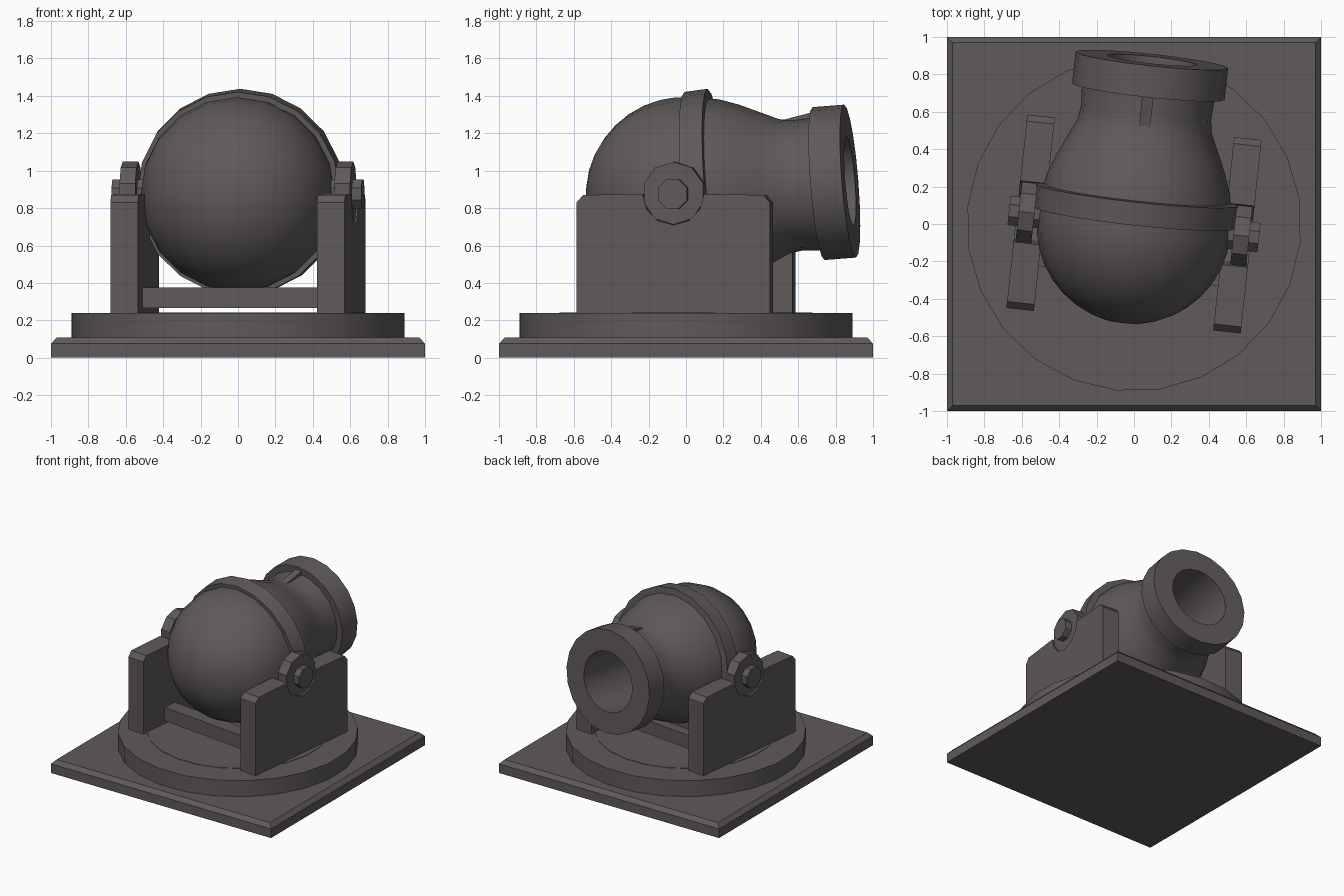
import bpy, bmesh, math
from mathutils import Matrix

if "Cube" in bpy.data.objects:
    bpy.data.objects.remove(bpy.data.objects["Cube"])

iron = bpy.data.materials.new("dark_iron")
iron.diffuse_color = (0.115, 0.10, 0.106, 1)
iron.use_nodes = True
iron.node_tree.nodes["Principled BSDF"].inputs["Base Color"].default_value = iron.diffuse_color

YAW = Matrix.Rotation(math.radians(-6.2), 4, 'Z')
AXIS_Z = 0.875
GUN = YAW @ Matrix.Translation((0, 0, AXIS_Z)) @ Matrix.Rotation(math.radians(4.5), 4, 'X')


def finish(name, bm, matrix=Matrix(), smooth=None):
    bmesh.ops.remove_doubles(bm, verts=bm.verts, dist=1e-5)
    bmesh.ops.recalc_face_normals(bm, faces=bm.faces)
    bm.transform(matrix)
    me = bpy.data.meshes.new(name)
    bm.to_mesh(me)
    bm.free()
    me.materials.append(iron)
    ob = bpy.data.objects.new(name, me)
    bpy.context.collection.objects.link(ob)
    if smooth:
        bpy.ops.object.select_all(action='DESELECT')
        ob.select_set(True)
        bpy.context.view_layer.objects.active = ob
        bpy.ops.object.shade_smooth_by_angle(angle=math.radians(smooth))
    return ob


def lathe(name, profile, matrix, n=20, closed=False, smooth=35):
    """Revolve (distance, radius) points about the local y axis."""
    bm = bmesh.new()
    vs = [bm.verts.new((0, d, r)) for d, r in profile]
    pairs = list(zip(vs, vs[1:])) + ([(vs[-1], vs[0])] if closed else [])
    edges = [bm.edges.new(p) for p in pairs]
    bmesh.ops.spin(bm, geom=vs + edges, cent=(0, 0, 0), axis=(0, 1, 0),
                   angle=math.tau, steps=n, use_merge=True)
    return finish(name, bm, matrix, smooth)


def prism(name, outline, x0, x1, matrix=Matrix()):
    """Extrude a (y, z) outline from x0 to x1."""
    bm = bmesh.new()
    a = [bm.verts.new((x0, y, z)) for y, z in outline]
    b = [bm.verts.new((x1, y, z)) for y, z in outline]
    bm.faces.new(a)
    bm.faces.new(b[::-1])
    k = len(a)
    for i in range(k):
        j = (i + 1) % k
        bm.faces.new((a[i], a[j], b[j], b[i]))
    return finish(name, bm, matrix)


def disc(name, r, z0, z1, n):
    bm = bmesh.new()
    bmesh.ops.create_cone(bm, cap_ends=True, segments=n, radius1=r, radius2=r, depth=z1 - z0)
    return finish(name, bm, YAW @ Matrix.Translation((0, 0, (z0 + z1) / 2)), 35)


def ngon(r, n, cz, turn=0.0):
    return [(r * math.cos(math.tau * i / n + turn), cz + r * math.sin(math.tau * i / n + turn))
            for i in range(n)]


# Square ground plate with chamfered top
bm = bmesh.new()
rings = [[bm.verts.new((sx * h, sy * h, z)) for sx, sy in ((-1, -1), (1, -1), (1, 1), (-1, 1))]
         for h, z in ((1, 0), (1, 0.075), (0.97, 0.107))]
bm.faces.new(rings[0])
bm.faces.new(rings[2])
for lo, hi in zip(rings, rings[1:]):
    for i in range(4):
        j = (i + 1) % 4
        bm.faces.new((lo[i], lo[j], hi[j], hi[i]))
finish("base_plate", bm)

# Turntable
disc("turntable", 0.895, 0.105, 0.238, 24)
disc("turntable_centre", 0.68, 0.2, 0.241, 24)

# Cheek plates with notches for the trunnions
notch = [(0.165 * math.cos(a), AXIS_Z - 0.165 * math.sin(a))
         for a in [math.pi * i / 6 for i in range(7)]]
cheek = [(-0.52, 0.235), (0.52, 0.235), (0.52, 0.83), (0.485, 0.87)] + notch + \
        [(-0.485, 0.87), (-0.52, 0.83)]
for side, s in (("left", -1), ("right", 1)):
    prism(side + "_cheek", cheek, s * 0.482, s * 0.63, YAW)
    prism(side + "_trunnion_collar", ngon(0.168, 10, AXIS_Z + 0.005, math.pi / 10),
          s * 0.535, s * 0.62, YAW)
    prism(side + "_trunnion_pin", ngon(0.085, 8, AXIS_Z, math.pi / 8), s * 0.4, s * 0.672, YAW)

# Cross bars joining the cheeks
for name, y in (("front_bar", -0.22), ("rear_bar", 0.22)):
    prism(name, [(y - 0.06, 0.265), (y + 0.06, 0.265), (y + 0.06, 0.375), (y - 0.06, 0.375)],
          -0.5, 0.5, YAW)

# Mortar body: round breech narrowing to the neck
breech = [(-0.01 - 0.525 * math.cos(a), 0.52 * math.sin(a))
          for a in [math.pi / 2 * i / 9 for i in range(10)]]
neck = [(0.12, 0.508), (0.22, 0.49), (0.32, 0.455), (0.42, 0.41), (0.53, 0.36),
        (0.6, 0.35), (0.76, 0.36)]
lathe("mortar_body", breech + neck, GUN)

# Reinforcing band, muzzle and bore
lathe("body_band", [(0.035, 0.48), (0.035, 0.545), (0.16, 0.552), (0.165, 0.46)], GUN, closed=True)
lathe("muzzle", [(0.715, 0.3), (0.715, 0.41), (0.885, 0.41), (0.885, 0.24), (0.4, 0.24), (0.4, 0)], GUN)

# Small sight wedge on the neck
prism("sight_wedge", [(0.53, 0.35), (0.73, 0.34), (0.73, 0.385)], -0.03, 0.03, GUN)
